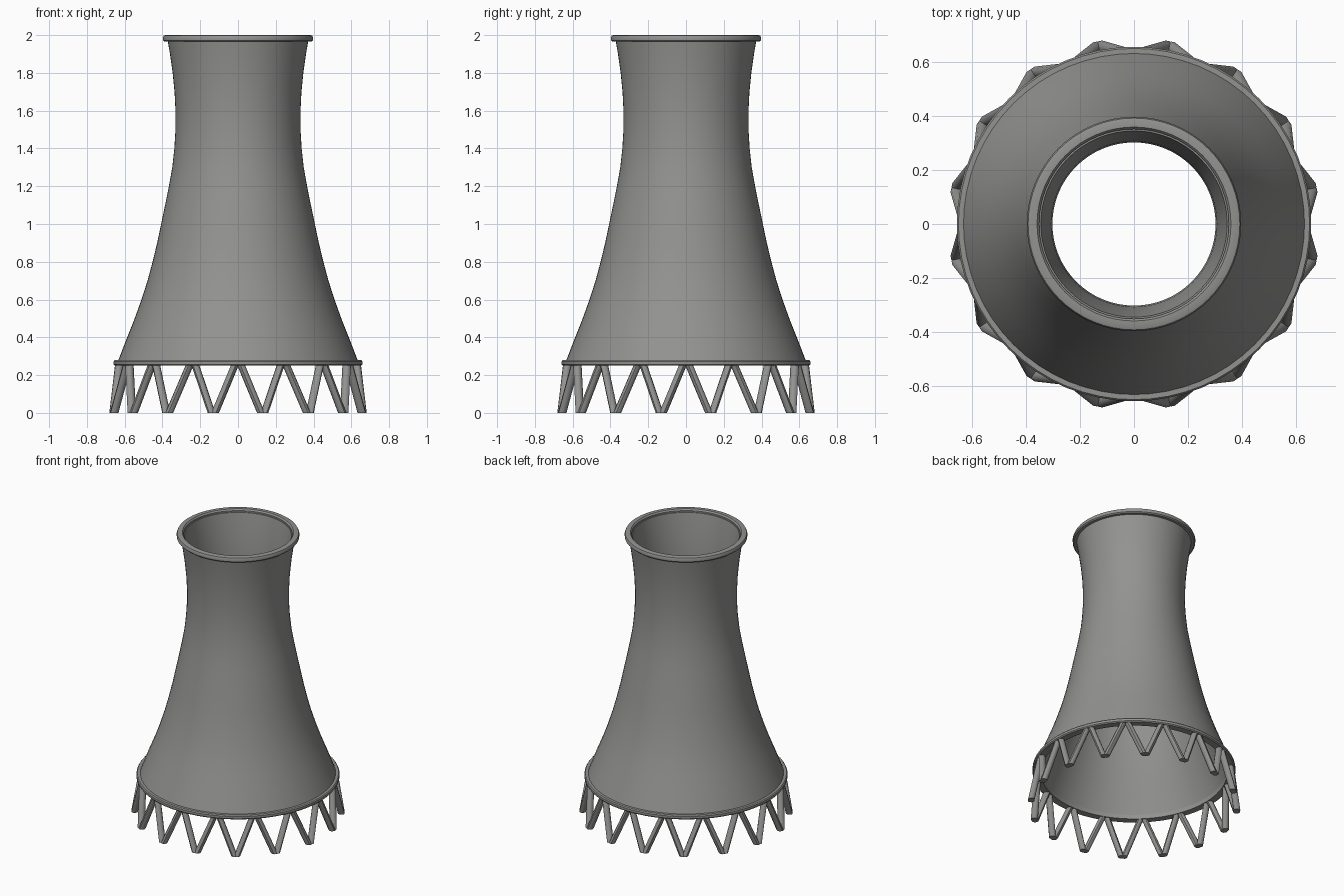
import bpy, bmesh, math
from mathutils import Vector

if "Cube" in bpy.data.objects:
    bpy.data.objects.remove(bpy.data.objects["Cube"])

mat = bpy.data.materials.new("concrete grey")
mat.diffuse_color = (0.29, 0.29, 0.285, 1)
mat.use_nodes = True
mat.node_tree.nodes["Principled BSDF"].inputs["Base Color"].default_value = mat.diffuse_color


def finish(bm, name, angle):
    bmesh.ops.recalc_face_normals(bm, faces=bm.faces)
    me = bpy.data.meshes.new(name)
    bm.to_mesh(me)
    bm.free()
    me.materials.append(mat)
    ob = bpy.data.objects.new(name, me)
    bpy.context.collection.objects.link(ob)
    bpy.ops.object.select_all(action='DESELECT')
    bpy.context.view_layer.objects.active = ob
    ob.select_set(True)
    bpy.ops.object.shade_smooth_by_angle(angle=math.radians(angle))
    return ob


def lathe(name, profile, n=64):
    """Revolve a closed (radius, z) profile around z."""
    bm = bmesh.new()
    rings = [[bm.verts.new((r * math.cos(2 * math.pi * i / n),
                            r * math.sin(2 * math.pi * i / n), z))
              for i in range(n)] for r, z in profile]
    for k, a in enumerate(rings):
        b = rings[(k + 1) % len(rings)]
        for i in range(n):
            j = (i + 1) % n
            bm.faces.new((a[i], a[j], b[j], b[i]))
    return finish(bm, name, 35)


# Hyperbolic shell with wall thickness
outer = [(0.637, 0.27), (0.587, 0.4), (0.547, 0.5), (0.511, 0.6), (0.479, 0.7),
         (0.452, 0.8), (0.428, 0.9), (0.407, 1.0), (0.386, 1.1), (0.366, 1.2),
         (0.348, 1.3), (0.337, 1.4), (0.331, 1.5), (0.331, 1.6), (0.336, 1.7),
         (0.346, 1.8), (0.36, 1.9), (0.374, 1.98)]
inner = [(r - 0.028, z) for r, z in reversed(outer)]
lathe("tower_shell", outer + inner)

# Rounded rim at the top and ring beam at the bottom
lathe("top_rim", [(0.36, 1.965), (0.39, 1.965), (0.397, 1.972), (0.398, 1.985),
                  (0.393, 1.997), (0.385, 2.0), (0.36, 2.0), (0.352, 1.99), (0.352, 1.975)])
lathe("base_ring", [(0.605, 0.25), (0.652, 0.25), (0.658, 0.257), (0.658, 0.273),
                    (0.652, 0.28), (0.605, 0.28)])

# Zigzag of slanted struts: 16 feet, two struts each
COUNT = 16
STEP = 2 * math.pi / COUNT


def polar(r, a, z):
    return Vector((r * math.cos(a), r * math.sin(a), z))


bm = bmesh.new()
for i in range(COUNT):
    for side in (-1, 1):
        foot_a = (i + 0.5) * STEP
        lo = polar(0.67, foot_a + side * 0.014, 0)
        hi = polar(0.628, foot_a + side * (STEP / 2 - 0.02), 0.262)
        rad = Vector((math.cos(foot_a), math.sin(foot_a), 0))
        tan = Vector((-rad.y, rad.x, 0))
        ends = []
        for c in (lo, hi):
            ends.append([bm.verts.new(c + rad * 0.023 * math.cos(t) + tan * 0.021 * math.sin(t))
                         for t in [math.pi / 8 + k * math.pi / 4 for k in range(8)]])
        for k in range(8):
            m = (k + 1) % 8
            bm.faces.new((ends[0][k], ends[0][m], ends[1][m], ends[1][k]))
        bm.faces.new(ends[0][::-1])
        bm.faces.new(ends[1])
finish(bm, "support_struts", 50)
